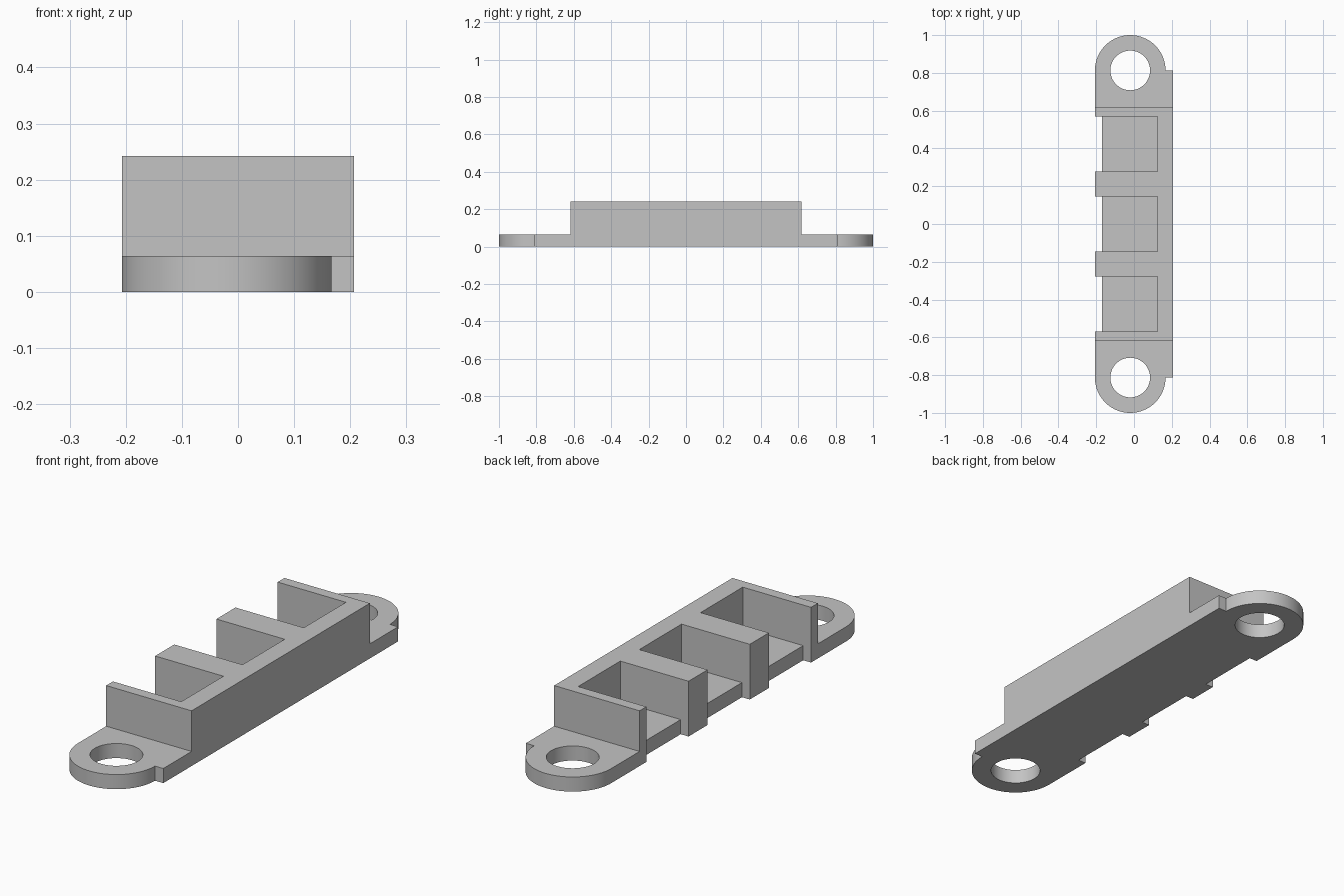
import bpy, bmesh
from math import cos, sin, pi, radians

cube = bpy.data.objects.get("Cube")
if cube:
    bpy.data.objects.remove(cube, do_unlink=True)

# Main dimensions
LEFT, RIGHT = -0.207, 0.207
EAR_X, EAR_Y, EAR_R, HOLE_R = -0.02, 0.813, 0.187, 0.105
PLATE_H, BODY_H, BODY_Y = 0.064, 0.242, 0.617
PITCH, POCKET = 0.424, 0.146
POCKET_BACK, FLOOR_EDGE = 0.124, -0.169

grey = bpy.data.materials.new("plain grey")
grey.use_nodes = True
colour = (0.55, 0.55, 0.55, 1)
grey.diffuse_color = colour
grey.node_tree.nodes["Principled BSDF"].inputs["Base Color"].default_value = colour


def prism(name, outline, z0, z1):
    """Extrude a plan outline from z0 to z1."""
    bm = bmesh.new()
    face = bm.faces.new([bm.verts.new((x, y, z0)) for x, y in outline])
    ext = bmesh.ops.extrude_face_region(bm, geom=[face])["geom"]
    for v in ext:
        if isinstance(v, bmesh.types.BMVert):
            v.co.z = z1
    bmesh.ops.recalc_face_normals(bm, faces=bm.faces[:])
    mesh = bpy.data.meshes.new(name)
    bm.to_mesh(mesh)
    bm.free()
    mesh.materials.append(grey)
    obj = bpy.data.objects.new(name, mesh)
    bpy.context.collection.objects.link(obj)
    return obj


def box(name, x0, x1, y0, y1, z0, z1):
    return prism(name, [(x0, y0), (x1, y0), (x1, y1), (x0, y1)], z0, z1)


def arc(cy, r, a0, a1, n):
    return [(EAR_X + r * cos(a0 + (a1 - a0) * i / n),
             cy + r * sin(a0 + (a1 - a0) * i / n)) for i in range(n + 1)]


def combine(target, tool, operation):
    mod = target.modifiers.new(operation, "BOOLEAN")
    mod.operation, mod.solver, mod.object = operation, "EXACT", tool
    tool.hide_render = True
    bpy.context.view_layer.objects.active = target
    bpy.ops.object.modifier_apply(modifier=mod.name)
    bpy.data.objects.remove(tool, do_unlink=True)


# Base plate with rounded ears and a straight strip along one side
outline = [(RIGHT, -EAR_Y), (RIGHT, EAR_Y)]
outline += arc(EAR_Y, EAR_R, 0, pi, 40) + arc(-EAR_Y, EAR_R, pi, 2 * pi, 40)
bracket = prism("slotted_bracket", outline, 0, PLATE_H)

# Raised body
combine(bracket, box("body", LEFT, RIGHT, -BODY_Y, BODY_Y, 0, BODY_H), "UNION")

# Three open pockets, with the floor set back at the open side
for i in (-1, 0, 1):
    y0, y1 = i * PITCH - POCKET, i * PITCH + POCKET
    combine(bracket, box("pocket_cutter", -0.5, POCKET_BACK, y0, y1, PLATE_H, 0.5), "DIFFERENCE")
    combine(bracket, box("edge_cutter", -0.5, FLOOR_EDGE, y0, y1, -0.1, 0.5), "DIFFERENCE")

# Mounting holes
for s in (-1, 1):
    circle = arc(s * EAR_Y, HOLE_R, 0, 2 * pi, 64)[:-1]
    combine(bracket, prism("hole_cutter", circle, -0.1, 0.2), "DIFFERENCE")

# Merge coplanar pieces and shade
bm = bmesh.new()
bm.from_mesh(bracket.data)
bmesh.ops.remove_doubles(bm, verts=bm.verts[:], dist=0.0001)
bmesh.ops.dissolve_limit(bm, angle_limit=radians(0.5), verts=bm.verts[:], edges=bm.edges[:])
bm.to_mesh(bracket.data)
bm.free()

bpy.ops.object.select_all(action="DESELECT")
bracket.select_set(True)
bpy.context.view_layer.objects.active = bracket
bpy.ops.object.shade_smooth_by_angle(angle=radians(30))
